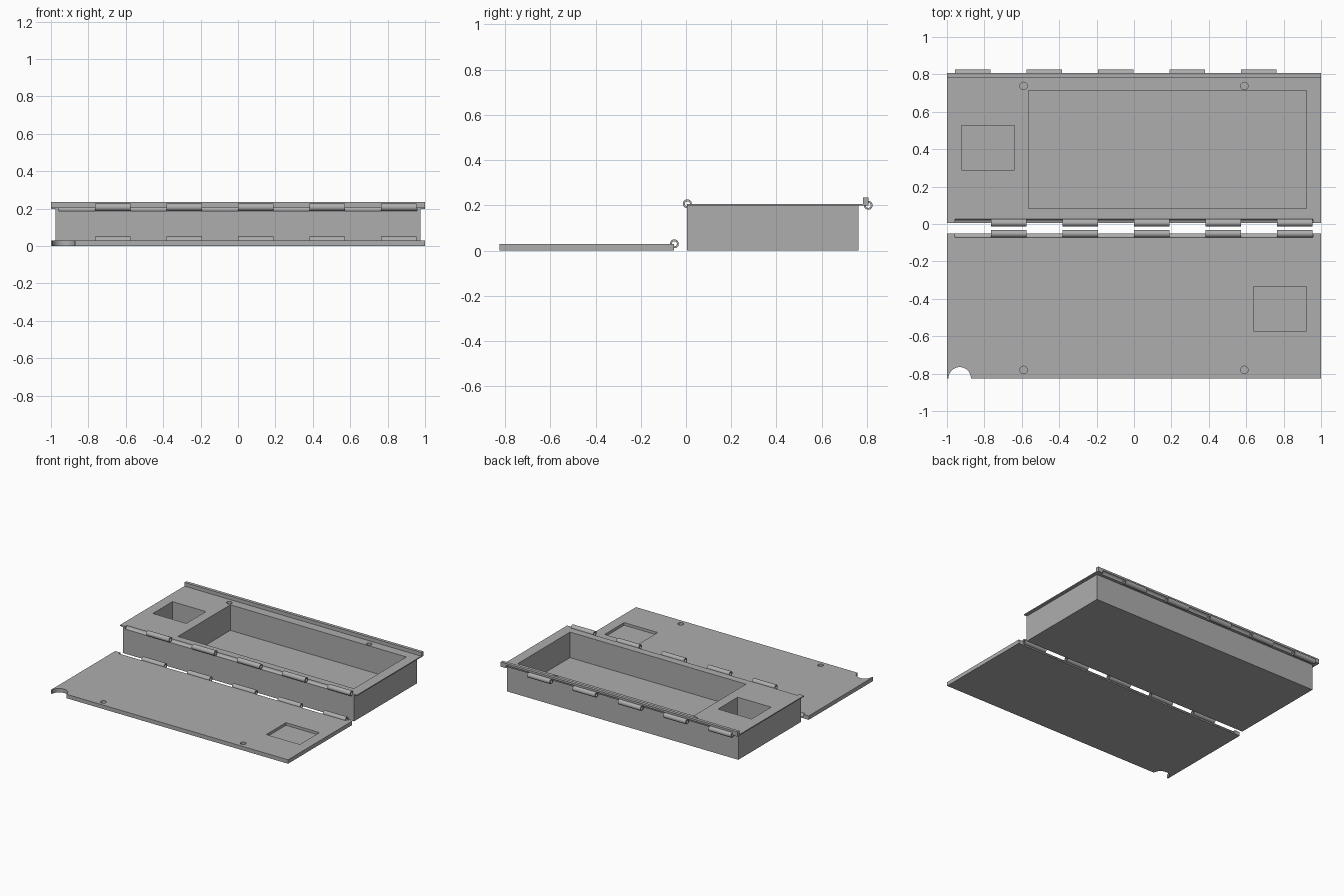
import bpy, bmesh, math
from mathutils import Matrix

if "Cube" in bpy.data.objects:
    bpy.data.objects.remove(bpy.data.objects["Cube"])

grey = bpy.data.materials.new("plain grey")
grey.diffuse_color = (0.42, 0.42, 0.42, 1)
grey.use_nodes = True
grey.node_tree.nodes["Principled BSDF"].inputs["Base Color"].default_value = grey.diffuse_color


def finish(name, bm):
    bmesh.ops.recalc_face_normals(bm, faces=bm.faces)
    me = bpy.data.meshes.new(name)
    bm.to_mesh(me)
    bm.free()
    ob = bpy.data.objects.new(name, me)
    bpy.context.collection.objects.link(ob)
    me.materials.append(grey)
    return ob


def block(name, x0, x1, y0, y1, z0, z1):
    bm = bmesh.new()
    m = Matrix.Translation(((x0 + x1) / 2, (y0 + y1) / 2, (z0 + z1) / 2))
    bmesh.ops.create_cube(bm, size=1, matrix=m @ Matrix.Diagonal((x1 - x0, y1 - y0, z1 - z0, 1)))
    return finish(name, bm)


def rod_x(name, x0, x1, y, z, r):
    bm = bmesh.new()
    m = Matrix.Translation(((x0 + x1) / 2, y, z)) @ Matrix.Rotation(math.pi / 2, 4, 'Y')
    bmesh.ops.create_cone(bm, cap_ends=True, segments=32, radius1=r, radius2=r, depth=x1 - x0, matrix=m)
    return finish(name, bm)


def rod_z(name, x, y, z0, z1, r):
    bm = bmesh.new()
    bmesh.ops.create_cone(bm, cap_ends=True, segments=48, radius1=r, radius2=r, depth=z1 - z0,
                          matrix=Matrix.Translation((x, y, (z0 + z1) / 2)))
    return finish(name, bm)


def combine(ob, other, op='DIFFERENCE'):
    mod = ob.modifiers.new("cut", 'BOOLEAN')
    mod.operation, mod.solver, mod.object = op, 'EXACT', other
    bpy.context.view_layer.objects.active = ob
    bpy.ops.object.modifier_apply(modifier=mod.name)
    bpy.data.objects.remove(other)


def smooth(ob):
    bpy.ops.object.select_all(action='DESELECT')
    ob.select_set(True)
    bpy.context.view_layer.objects.active = ob
    bpy.ops.object.shade_smooth_by_angle(angle=math.radians(30))


R, BORE, END, STEP = 0.02, 0.011, 0.957, 0.3825


def knuckles(name, first, y, z):
    # five hollow hinge barrels along one edge
    for i in range(5):
        x = first + i * STEP
        ob = rod_x(f"{name}_{i + 1}", x, x + 0.19, y, z, R - 0.0005)
        combine(ob, rod_x("bore", x - 0.01, x + 0.2, y, z, BORE))
        smooth(ob)


# box with overhanging rim and raised back lip
box = block("box", -0.976, 0.976, 0.005, 0.763, 0, 0.203)
combine(box, block("rim", -1, 1, 0.005, 0.806, 0.199, 0.207), 'UNION')
combine(box, block("lip", -1, 1, 0.782, 0.806, 0.2, 0.235), 'UNION')

# deep pockets and blind magnet holes
combine(box, block("large_pocket", -0.564, 0.922, 0.082, 0.713, 0.012, 0.3))
combine(box, block("small_pocket", -0.922, -0.639, 0.29, 0.526, 0.012, 0.3))
for s in (-1, 1):
    combine(box, rod_z("hole", 0.59 * s, 0.738, 0.187, 0.25, 0.02))

# hinge clearance grooves
combine(box, rod_x("front_groove", -END, END, 0.006, 0.207, R))
combine(box, rod_x("back_groove", -END, END, 0.806, 0.2, R))
smooth(box)

# lid lying in front, with corner notch, shallow recess and holes
lid = block("lid", -1, 1, -0.825, -0.052, 0, 0.03)
combine(lid, rod_z("notch", -0.932, -0.825, -0.1, 0.1, 0.06))
combine(lid, block("recess", 0.639, 0.922, -0.571, -0.335, 0.01, 0.1))
for s in (-1, 1):
    combine(lid, rod_z("hole", 0.59 * s, -0.78, 0.01, 0.1, 0.02))
combine(lid, rod_x("lid_groove", -END, END, -0.0515, 0.03, R))
smooth(lid)

# hinge barrels: the back row interleaves with the lid row
knuckles("box_front_knuckle", -0.765, 0.006, 0.207)
knuckles("box_back_knuckle", -0.957, 0.806, 0.2)
knuckles("lid_knuckle", -0.765, -0.0515, 0.03)
